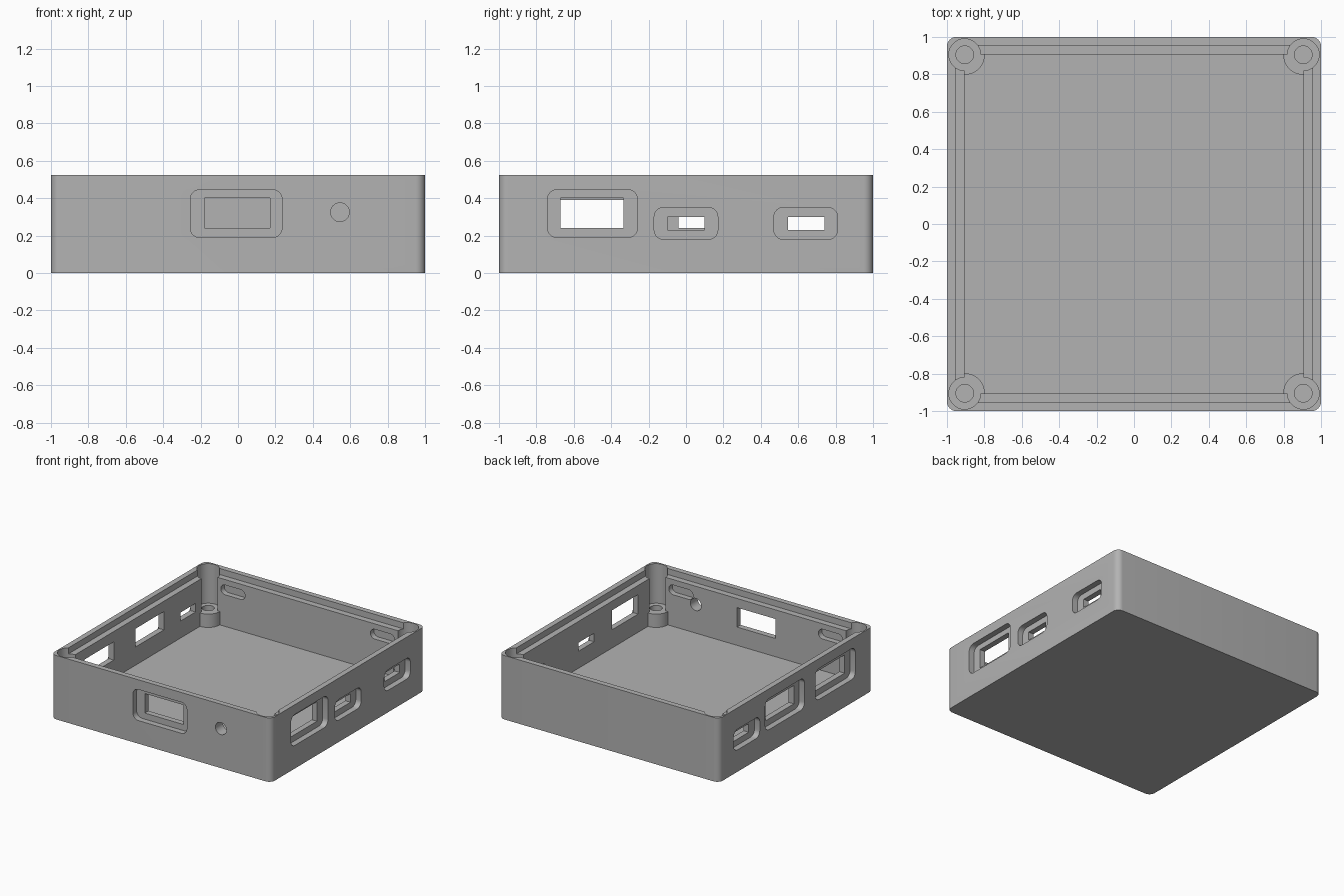
import bpy, bmesh, math
from mathutils import Vector

if "Cube" in bpy.data.objects:
    bpy.data.objects.remove(bpy.data.objects["Cube"])

HEIGHT, FLOOR, WALL = 0.525, 0.09, 0.905
BOSS_TOP, LEDGE = 0.20, 0.475

grey = bpy.data.materials.new("grey plastic")
grey.diffuse_color = (0.45, 0.45, 0.45, 1)
grey.use_nodes = True
grey.node_tree.nodes["Principled BSDF"].inputs["Base Color"].default_value = grey.diffuse_color


def rounded_rect(u0, u1, v0, v1, r=0.0, steps=8):
    """Outline of a rectangle with rounded corners, counter-clockwise."""
    if r == 0:
        return [(u0, v0), (u1, v0), (u1, v1), (u0, v1)]
    pts = []
    corners = [(u1 - r, v0 + r, -90), (u1 - r, v1 - r, 0),
               (u0 + r, v1 - r, 90), (u0 + r, v0 + r, 180)]
    for cu, cv, start in corners:
        for i in range(steps + 1):
            a = math.radians(start + 90 * i / steps)
            pts.append((cu + r * math.cos(a), cv + r * math.sin(a)))
    return pts


def circle(u, v, r, n=48):
    return [(u + r * math.cos(2 * math.pi * i / n),
             v + r * math.sin(2 * math.pi * i / n)) for i in range(n)]


def prism(name, outline, axis, start, end):
    """Extrude an outline along an axis between two coordinates."""
    place = {'x': lambda u, v, d: (d, u, v),
             'y': lambda u, v, d: (u, d, v),
             'z': lambda u, v, d: (u, v, d)}[axis]
    bm = bmesh.new()
    face = bm.faces.new([bm.verts.new(place(u, v, start)) for u, v in outline])
    ext = bmesh.ops.extrude_face_region(bm, geom=[face])
    move = Vector(place(0, 0, end - start))
    bmesh.ops.translate(bm, vec=move,
                        verts=[g for g in ext['geom'] if isinstance(g, bmesh.types.BMVert)])
    bmesh.ops.recalc_face_normals(bm, faces=bm.faces)
    mesh = bpy.data.meshes.new(name)
    bm.to_mesh(mesh)
    bm.free()
    ob = bpy.data.objects.new(name, mesh)
    bpy.context.collection.objects.link(ob)
    return ob


def cut(target, cutter):
    """Subtract the cutter from the target and discard it."""
    mod = target.modifiers.new("cut", 'BOOLEAN')
    mod.operation, mod.solver, mod.object = 'DIFFERENCE', 'EXACT', cutter
    bpy.context.view_layer.update()
    deps = bpy.context.evaluated_depsgraph_get()
    mesh = bpy.data.meshes.new_from_object(target.evaluated_get(deps))
    target.modifiers.clear()
    target.data = mesh
    bpy.data.objects.remove(cutter)


def port(axis, side, opening, recess):
    """Rectangular opening inside a rounded recess on an outer wall."""
    cut(case, prism("recess_cutter", rounded_rect(*recess, r=0.05), axis,
                    side * 0.952, side * 1.1))
    cut(case, prism("opening_cutter", rounded_rect(*opening), axis,
                    side * 0.85, side * 1.1))


CORNERS = [(sx * 0.905, sy * 0.905) for sx in (-1, 1) for sy in (-1, 1)]

# Outer block
case = prism("enclosure_case", rounded_rect(-1, 1, -1, 1, 0.05), 'z', 0, HEIGHT)

# Cavity that leaves the four low corner bosses standing
cavity = prism("cavity_cutter", rounded_rect(-WALL, WALL, -WALL, WALL), 'z', FLOOR, 0.7)
for x, y in CORNERS:
    cut(cavity, prism("boss_shape", circle(x, y, 0.107), 'z', 0.0, BOSS_TOP))
cut(case, cavity)

# Lid ledge around the rim
cut(case, prism("ledge_cutter", rounded_rect(-0.955, 0.955, -0.955, 0.955), 'z', LEDGE, 0.7))

# Clearance wells above the bosses and their screw holes
for x, y in CORNERS:
    cut(case, prism("well_cutter", circle(x, y, 0.085), 'z', BOSS_TOP, 0.7))
    cut(case, prism("screw_cutter", circle(x, y, 0.047, 32), 'z', FLOOR - 0.01, 0.7))

# Front port and round hole
port('y', -1, (-0.18, 0.17, 0.24, 0.40), (-0.255, 0.235, 0.19, 0.445))
cut(case, prism("round_hole_cutter", circle(0.545, 0.325, 0.05, 32), 'y', -0.85, -1.1))

# Right side ports
port('x', 1, (-0.67, -0.335, 0.24, 0.40), (-0.74, -0.26, 0.19, 0.445))
port('x', 1, (-0.10, 0.10, 0.23, 0.30), (-0.17, 0.17, 0.18, 0.35))
port('x', 1, (0.545, 0.74, 0.23, 0.30), (0.47, 0.81, 0.18, 0.35))

# Left side ports
port('x', -1, (-0.70, -0.32, 0.24, 0.39), (-0.77, -0.25, 0.19, 0.445))
port('x', -1, (-0.04, 0.33, 0.24, 0.39), (-0.11, 0.40, 0.19, 0.445))
port('x', -1, (0.545, 0.74, 0.23, 0.30), (0.47, 0.81, 0.18, 0.35))

# Snap slots inside the front and back walls
for sy in (-1, 1):
    for sx in (-1, 1):
        slot = rounded_rect(sx * 0.68 - 0.11, sx * 0.68 + 0.11, 0.35, 0.43, 0.0399)
        cut(case, prism("slot_cutter", slot, 'y', sy * 0.85, sy * 0.95))

# Finish
case.data.materials.clear()
case.data.materials.append(grey)
for p in case.data.polygons:
    p.material_index = 0
bpy.context.view_layer.objects.active = case
case.select_set(True)
bpy.ops.object.shade_smooth_by_angle(angle=math.radians(30))
